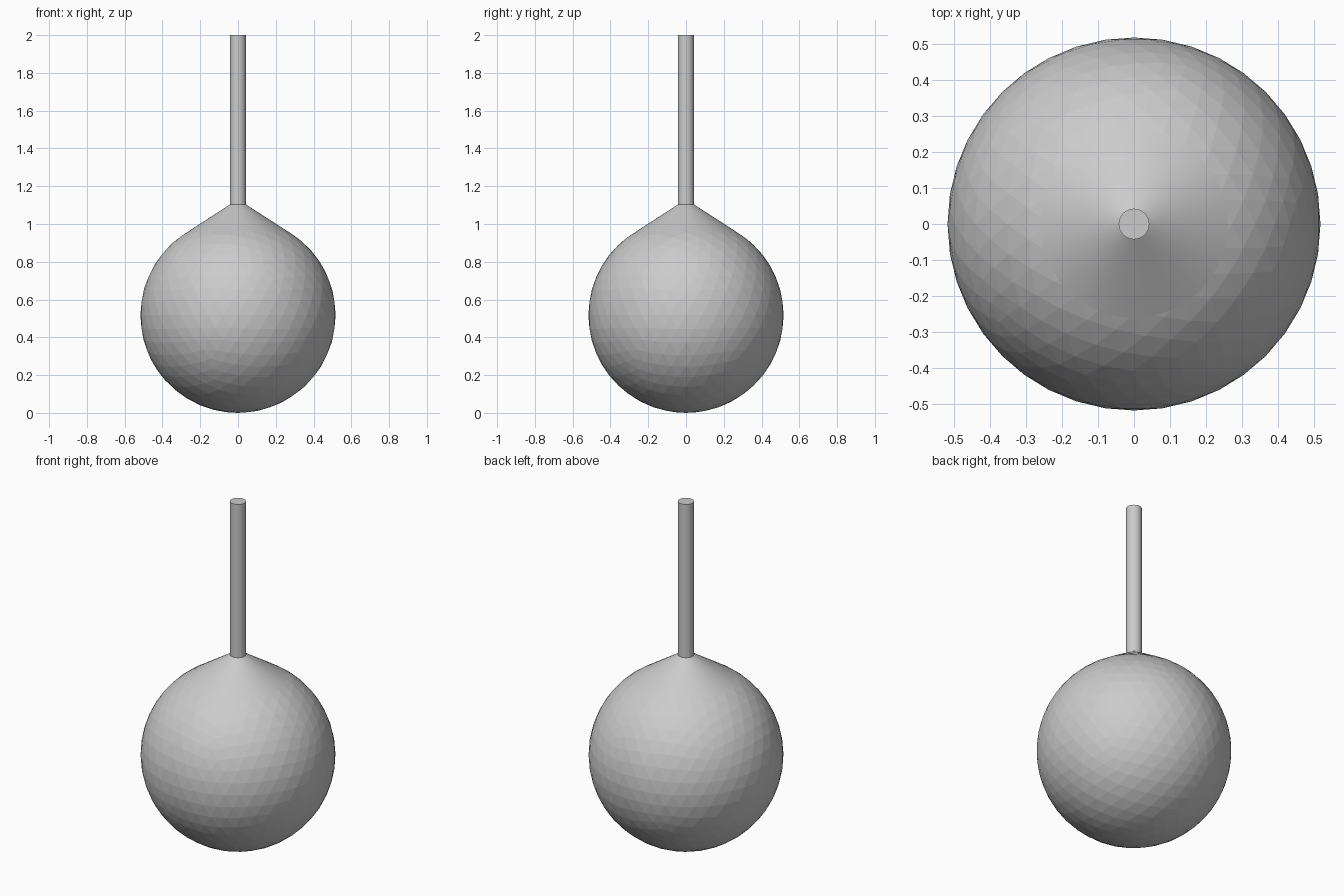
import bpy, bmesh, math

if "Cube" in bpy.data.objects:
    bpy.data.objects.remove(bpy.data.objects["Cube"])

R = 0.517          # ball radius
STEM_R = 0.0425
NECK_Z = 1.103


def finish(name, bm, smooth):
    mesh = bpy.data.meshes.new(name)
    bmesh.ops.recalc_face_normals(bm, faces=bm.faces[:])
    for f in bm.faces:
        f.smooth = smooth and len(f.verts) == 4
    bm.to_mesh(mesh)
    bm.free()
    ob = bpy.data.objects.new(name, mesh)
    bpy.context.collection.objects.link(ob)
    return ob


def lathe(name, low, high, sides=48):
    """Capped tapered tube between two (radius, z) rings."""
    bm = bmesh.new()
    rings = []
    for r, z in (low, high):
        rings.append([bm.verts.new((r * math.cos(2 * math.pi * i / sides),
                                    r * math.sin(2 * math.pi * i / sides), z))
                      for i in range(sides)])
    for i in range(sides):
        j = (i + 1) % sides
        bm.faces.new((rings[0][i], rings[0][j], rings[1][j], rings[1][i]))
    for ring in rings:
        bm.faces.new(ring)
    return finish(name, bm, True)


# Faceted ball
bm = bmesh.new()
bmesh.ops.create_icosphere(bm, subdivisions=4, radius=R)
bmesh.ops.translate(bm, verts=bm.verts[:], vec=(0, 0, R))
finish("ball", bm, False)

# Conical shoulder blending the ball into the stem
lathe("shoulder", (0.26, 0.963), (STEM_R, NECK_Z))

# Straight stem
lathe("stem", (STEM_R, NECK_Z), (STEM_R, 2.0))
